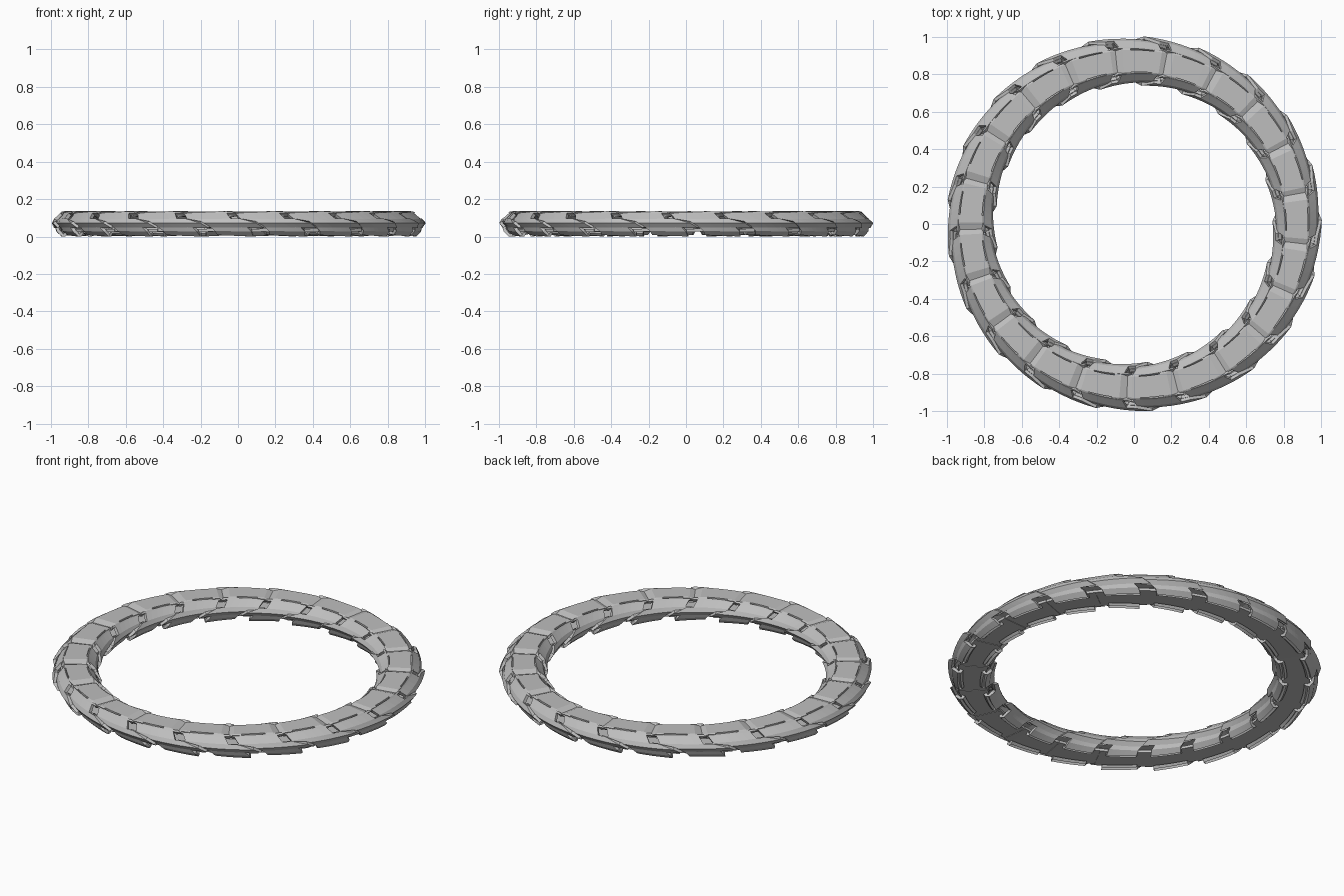
import bpy, bmesh, math

if "Cube" in bpy.data.objects:
    bpy.data.objects.remove(bpy.data.objects["Cube"])

N = 21                                  # links around the ring
PITCH = 2 * math.pi / N
RC, ZC = 0.871, 0.068                   # centre of the tube section

grey = bpy.data.materials.new("stone grey")
grey.diffuse_color = (0.52, 0.52, 0.52, 1)
grey.use_nodes = True
grey.node_tree.nodes["Principled BSDF"].inputs["Base Color"].default_value = grey.diffuse_color


def place(r, z, ang):
    return (r * math.cos(ang), r * math.sin(ang), z)


def build(name, rows, skip, t0, t1, flare, thick, steps=7, dip=0.0):
    """Sweep a skewed open strip round every link position.
    rows: (radial offset, z offset, angular lead in pitches)."""
    bm = bmesh.new()
    for k in range(N):
        base = math.radians(95.3) + k * PITCH
        grid = []
        for i in range(steps + 1):
            u = i / steps
            t = t0 + (t1 - t0) * u
            s = 1 + flare * (u - 0.5)
            drop = dip if i in (0, steps) else 0.0   # bevelled link ends
            grid.append([bm.verts.new(place(RC + o * s, ZC + z * s - drop, base + (t + lead) * PITCH))
                         for o, z, lead in rows])
        for i in range(steps):
            for j in range(len(rows) - 1):
                if (i, j) not in skip:
                    bm.faces.new((grid[i][j], grid[i + 1][j], grid[i + 1][j + 1], grid[i][j + 1]))
    bmesh.ops.recalc_face_normals(bm, faces=bm.faces)
    # keep every strip facing away from the tube centre
    for f in bm.faces:
        c = f.calc_center_median()
        r = math.hypot(c.x, c.y)
        out = f.normal.z * (c.z - ZC) + (f.normal.x * c.x + f.normal.y * c.y) / r * (r - RC)
        if out < 0:
            f.normal_flip()
    loose = [v for v in bm.verts if not v.link_faces]
    bmesh.ops.delete(bm, geom=loose, context='VERTS')
    me = bpy.data.meshes.new(name)
    bm.to_mesh(me)
    bm.free()
    ob = bpy.data.objects.new(name, me)
    bpy.context.collection.objects.link(ob)
    me.materials.append(grey)
    mod = ob.modifiers.new("thickness", 'SOLIDIFY')
    mod.thickness = thick
    mod.offset = -1


# flat top plates, bevelled at the ends, with a slit along each edge
slits = {(i, j) for i in (2, 3, 4) for j in (0, 2)}
build("top_plates", [(-0.066, 0.062, 0), (-0.058, 0.066, 0), (0.058, 0.066, 0), (0.066, 0.062, 0)],
      slits, 0.0, 1.06, 0.06, 0.015, dip=0.014)

# slanted side scales, leaning along the ring, with a square hole where upper faces meet
for side, label in ((1, "outer"), (-1, "inner")):
    build(label + "_side_scales",
          [(0.064 * side, 0.061, 0.0), (0.072 * side, 0.054, 0.08), (0.104 * side, 0.026, 0.16),
           (0.121 * side, 0.004, 0.45), (0.106 * side, -0.020, 0.6)],
          {(0, 1), (6, 1)}, -0.08, 1.06, 0.18, 0.018)
    # lower teeth with gaps between them
    build(label + "_lower_teeth",
          [(0.108 * side, -0.008, 0.5), (0.100 * side, -0.040, 0.62), (0.076 * side, -0.064, 0.66),
           (0.062 * side, -0.040, 0.66)],
          (), 0.14, 0.82, 0.12, 0.018)

# recessed underside plates
build("underside_plates", [(-0.076, -0.042, 0.6), (0.076, -0.042, 0.6)], (), 0.0, 1.02, 0.06, 0.015)
